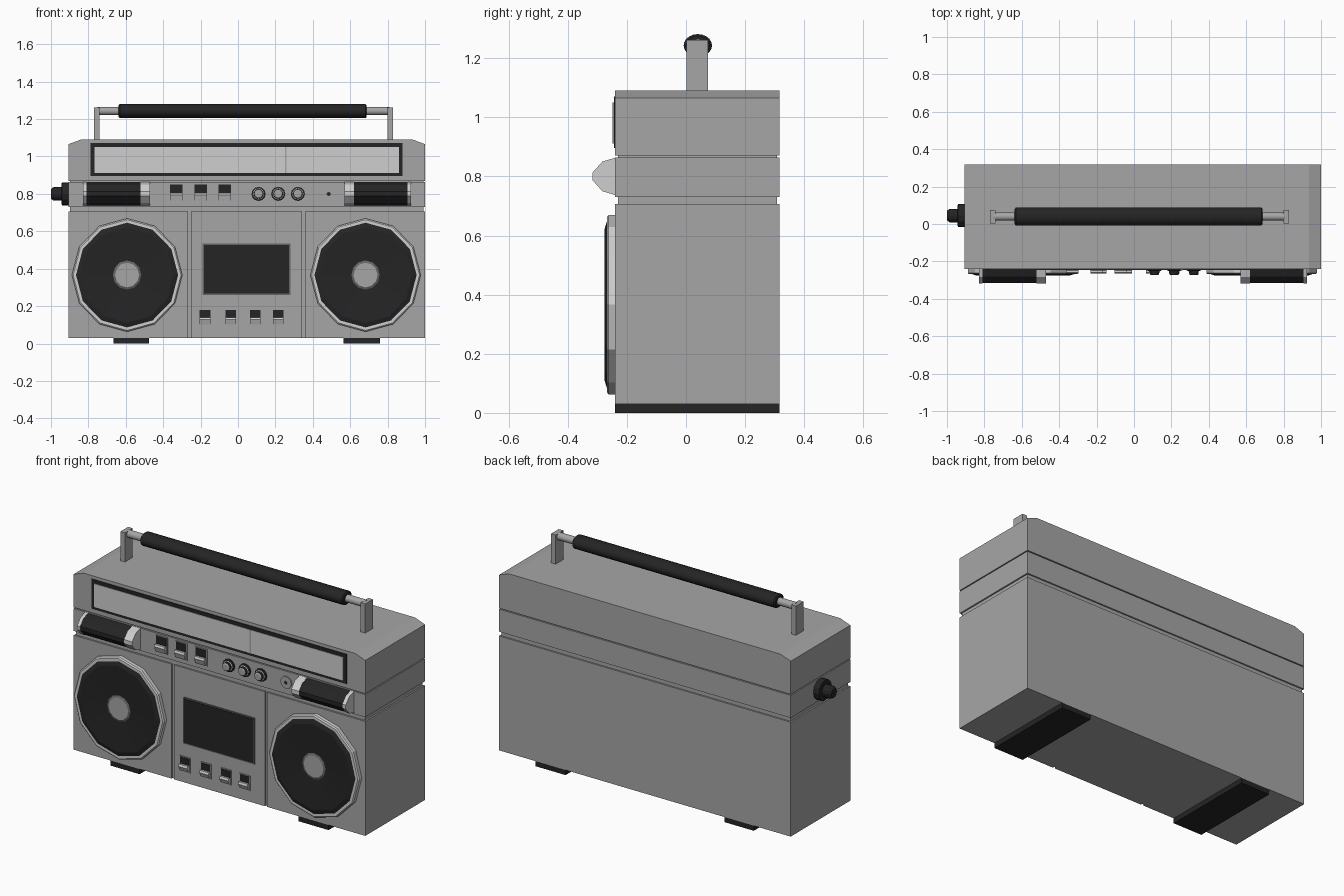
import bpy, bmesh, math
from mathutils import Vector

if "Cube" in bpy.data.objects:
    bpy.data.objects.remove(bpy.data.objects["Cube"])


def material(name, v):
    m = bpy.data.materials.new(name)
    m.diffuse_color = (v, v, v, 1)
    m.use_nodes = True
    m.node_tree.nodes["Principled BSDF"].inputs["Base Color"].default_value = m.diffuse_color
    return m


GREY = material("body grey", 0.38)
LIGHT = material("light silver", 0.62)
BLACK = material("black plastic", 0.018)
DARK = material("dark grey", 0.13)
FRONT, BACK = -0.24, 0.317


def finish(name, bm, mats):
    bmesh.ops.recalc_face_normals(bm, faces=bm.faces)
    me = bpy.data.meshes.new(name)
    bm.to_mesh(me)
    bm.free()
    for m in mats:
        me.materials.append(m)
    ob = bpy.data.objects.new(name, me)
    bpy.context.collection.objects.link(ob)
    return ob


def prism(name, pts, a, b, axis, mat):
    """Extrude a profile: axis x takes (y, z) points, axis y takes (x, z) points."""
    bm = bmesh.new()
    put = (lambda p, t: (t, p[0], p[1])) if axis == "x" else (lambda p, t: (p[0], t, p[1]))
    r0 = [bm.verts.new(put(p, a)) for p in pts]
    r1 = [bm.verts.new(put(p, b)) for p in pts]
    n = len(pts)
    bm.faces.new(r0)
    bm.faces.new(r1)
    for i in range(n):
        j = (i + 1) % n
        bm.faces.new((r0[i], r0[j], r1[j], r1[i]))
    return finish(name, bm, [mat])


def box(name, x0, x1, y0, y1, z0, z1, mat):
    return prism(name, [(x0, z0), (x1, z0), (x1, z1), (x0, z1)], y0, y1, "y", mat)


def lathe(name, prof, bands, origin, axis="front", n=12, su=1.0, sv=1.0):
    """Revolve (radius, height) rings; bands gives one material per band plus the end cap."""
    u, v, w = {"front": ((1, 0, 0), (0, 0, 1), (0, -1, 0)),
               "right": ((0, 1, 0), (0, 0, 1), (1, 0, 0)),
               "left": ((0, 1, 0), (0, 0, 1), (-1, 0, 0))}[axis]
    u, v, w, o = Vector(u) * su, Vector(v) * sv, Vector(w), Vector(origin)
    mats = list(dict.fromkeys(bands))
    bm = bmesh.new()
    rings = []
    for r, h in prof:
        rings.append([bm.verts.new(o + u * r * math.cos(k * math.tau / n)
                                   + v * r * math.sin(k * math.tau / n) + w * h)
                      for k in range(n)])
    for i in range(len(prof) - 1):
        for k in range(n):
            j = (k + 1) % n
            f = bm.faces.new((rings[i][k], rings[i][j], rings[i + 1][j], rings[i + 1][k]))
            f.material_index = mats.index(bands[i])
    bm.faces.new(rings[0]).material_index = mats.index(bands[0])
    bm.faces.new(rings[-1]).material_index = mats.index(bands[-1])
    return finish(name, bm, mats)


# Case: inset core forms the dark seams between the stacked shells
box("case_core", -0.897, 0.991, FRONT + 0.01, BACK - 0.009, 0.05, 1.0, GREY)
box("lower_case", -0.906, 1.0, FRONT + 0.01, BACK, 0.03, 0.706, GREY)
for name, x0, x1 in (("left_speaker_panel", -0.906, -0.266),
                     ("centre_panel", -0.25, 0.343),
                     ("right_speaker_panel", 0.357, 1.0)):
    box(name, x0, x1, FRONT, FRONT + 0.01, 0.03, 0.706, GREY)
box("control_band", -0.906, 1.0, FRONT, BACK, 0.731, 0.864, GREY)
prism("upper_case", [(-0.906, 0.87), (1.0, 0.87), (1.0, 1.066), (0.935, 1.09),
                     (-0.84, 1.09), (-0.906, 1.066)], FRONT, BACK, "y", GREY)

# Feet
box("left_foot", -0.665, -0.475, FRONT, BACK, 0, 0.03, BLACK)
box("right_foot", 0.565, 0.76, FRONT, BACK, 0, 0.03, BLACK)

# Tuner window with needle
box("tuner_frame", -0.788, 0.88, FRONT - 0.004, FRONT + 0.01, 0.896, 1.071, BLACK)
box("tuner_glass", -0.767, 0.86, FRONT - 0.007, FRONT, 0.912, 1.05, LIGHT)
box("tuner_needle", 0.25, 0.258, FRONT - 0.009, FRONT - 0.006, 0.912, 1.05, GREY)

# Rounded bars on the front corners: black middle, silver ends
cz = 0.8


def bar_profile(s):
    half = [(-0.24, 0.063), (-0.283, 0.05), (-0.317, 0.012)]
    pts = half + [(y, -z) for y, z in reversed(half)]
    return [(FRONT + (y - FRONT) * s, cz + z * s) for y, z in pts]


for side, x0, a, b, x1 in (("left", -0.83, -0.81, -0.522, -0.47),
                           ("right", 0.57, 0.62, 0.905, 0.926)):
    prism(side + "_bar_grip", bar_profile(0.97), a, b, "x", BLACK)
    prism(side + "_bar_end_outer", bar_profile(1), x0, a, "x", LIGHT)
    prism(side + "_bar_end_inner", bar_profile(1), b, x1, "x", LIGHT)

# Slide switches and cassette keys
def switch(name, x, z, w, h, frame):
    box(name + "_frame", x - w / 2, x + w / 2, FRONT - 0.005, FRONT + 0.005,
        z - h / 2, z + h / 2, frame)
    k = w / 2 - 0.006
    box(name + "_slot", x - k, x + k, FRONT - 0.008, FRONT, z, z + h / 2 - 0.005, BLACK)
    prism(name + "_key", [(FRONT, z), (FRONT - 0.02, z), (FRONT - 0.025, z - 0.012),
                          (FRONT - 0.012, z - h / 2 + 0.006), (FRONT, z - h / 2 + 0.006)],
          x - k, x + k, "x", LIGHT)


for i, x in enumerate((-0.33, -0.2, -0.07)):
    switch(f"slide_switch_{i + 1}", x, 0.805, 0.078, 0.1, GREY)
for i, x in enumerate((-0.176, -0.039, 0.092, 0.215)):
    switch(f"cassette_key_{i + 1}", x, 0.14, 0.07, 0.088, GREY)

# Dials and headphone socket
for i, x in enumerate((0.11, 0.215, 0.32)):
    lathe(f"dial_{i + 1}", [(0.038, -0.005), (0.038, 0.008), (0.03, 0.012), (0.026, 0.014),
                            (0.024, 0.03), (0.018, 0.034)],
          [BLACK, BLACK, LIGHT, BLACK, GREY, GREY], (x, FRONT, cz))
lathe("headphone_socket", [(0.036, -0.005), (0.036, 0.006), (0.012, 0.006), (0.009, 0.007)],
      [GREY, GREY, DARK, BLACK], (0.485, FRONT, cz))

# Cassette door
box("cassette_door_frame", -0.189, 0.28, FRONT - 0.004, FRONT + 0.005, 0.26, 0.534, DARK)
box("cassette_door", -0.182, 0.273, FRONT - 0.007, FRONT, 0.267, 0.527, BLACK)

# Speakers: silver rim, black cone, grey hub
for side, x in (("left", -0.593), ("right", 0.682)):
    lathe(side + "_speaker", [(0.303, -0.005), (0.303, 0.022), (0.296, 0.028), (0.28, 0.028),
                              (0.255, 0.036), (0.078, 0.025), (0.066, 0.029)],
          [LIGHT, LIGHT, LIGHT, BLACK, BLACK, DARK, GREY], (x, FRONT, 0.366), su=0.975)

# Carrying handle
for side, x in (("left", -0.77), ("right", 0.8)):
    box(side + "_handle_post", x, x + 0.03, 0.002, 0.074, 1.08, 1.262, GREY)
parts = [lathe("handle_rod", [(0.022, 0), (0.022, 1.56)], [GREY, GREY],
               (-0.75, 0.04, 1.243), "right", 16),
         lathe("handle_grip", [(0.04, 0), (0.048, 0.006), (0.048, 1.319), (0.04, 1.325)],
               [BLACK] * 4, (-0.638, 0.04, 1.243), "right", 20, sv=0.8)]
for ob in parts:
    bpy.context.view_layer.objects.active = ob
    ob.select_set(True)
    bpy.ops.object.shade_smooth_by_angle(angle=math.radians(35))
    ob.select_set(False)

# Side knob
lathe("side_knob", [(0.061, -0.005), (0.061, 0.036), (0.036, 0.038), (0.036, 0.08), (0.026, 0.094)],
      [BLACK] * 5, (-0.906, 0.045, cz), "left", 12)
